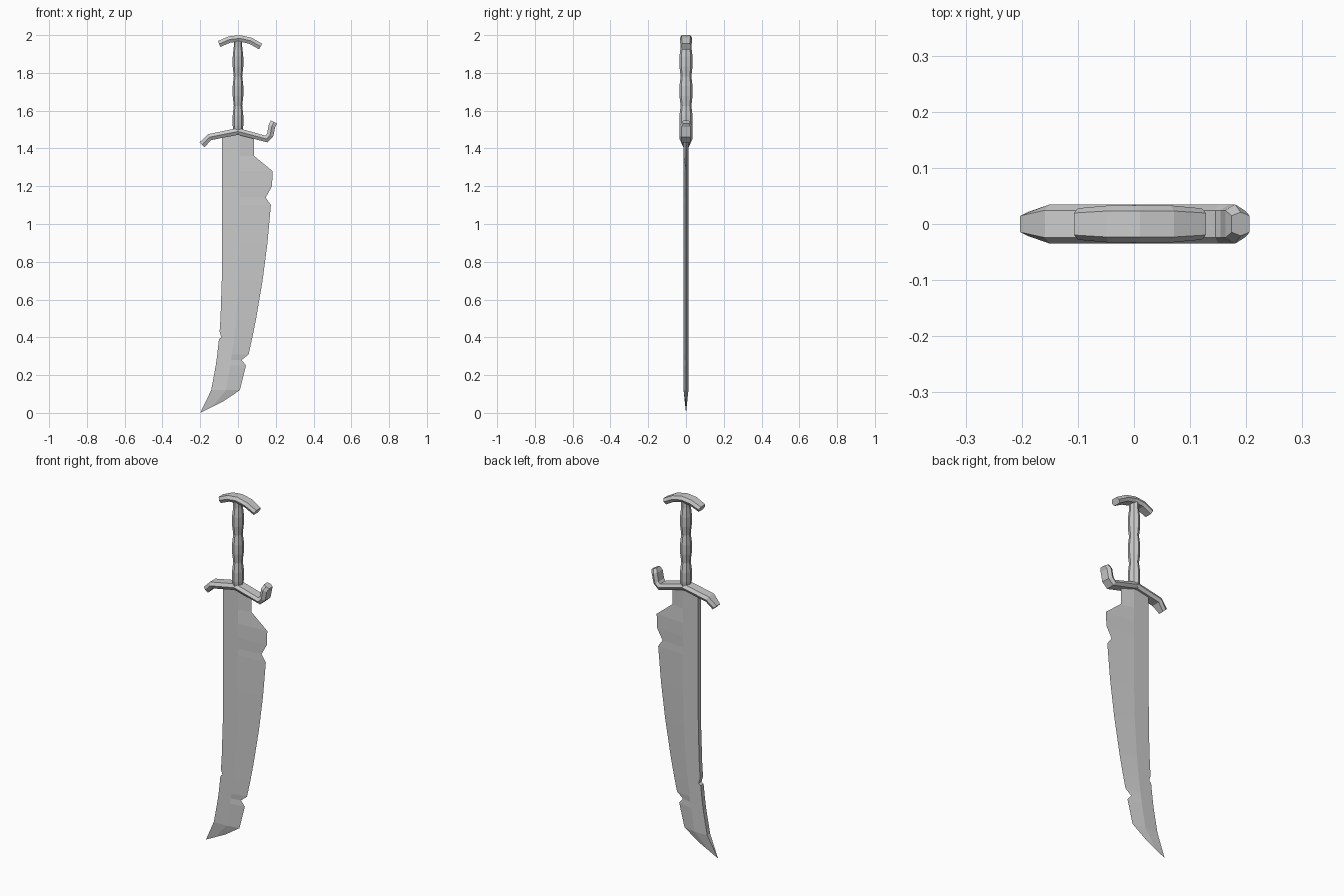
import bpy, bmesh, math
from mathutils import Vector

cube = bpy.data.objects.get("Cube")
if cube:
    bpy.data.objects.remove(cube, do_unlink=True)

GREY = (0.6, 0.6, 0.6, 1)
steel = bpy.data.materials.new("grey_steel")
steel.use_nodes = True
steel.diffuse_color = GREY
steel.node_tree.nodes["Principled BSDF"].inputs["Base Color"].default_value = GREY


def loft(name, rings):
    """Skin a row of equal-length closed rings and cap both ends."""
    bm = bmesh.new()
    loops = [[bm.verts.new(point) for point in ring] for ring in rings]
    count = len(loops[0])
    for lower, upper in zip(loops, loops[1:]):
        for i in range(count):
            j = (i + 1) % count
            bm.faces.new((lower[i], lower[j], upper[j], upper[i]))
    bm.faces.new(loops[0])
    bm.faces.new(loops[-1])
    bmesh.ops.remove_doubles(bm, verts=bm.verts, dist=0.001)
    bmesh.ops.recalc_face_normals(bm, faces=bm.faces)
    mesh = bpy.data.meshes.new(name)
    bm.to_mesh(mesh)
    bm.free()
    mesh.materials.append(steel)
    part = bpy.data.objects.new(name, mesh)
    bpy.context.collection.objects.link(part)


def hex_bar(name, path, thickness, width, taper):
    """Six-sided bar along a path in the xz plane, narrowing at both ends."""
    points = [Vector((x, 0, z)) for x, z in path]
    last = len(points) - 1
    rings = []
    for i, centre in enumerate(points):
        before = (centre - points[max(i - 1, 0)]).normalized()
        after = (points[min(i + 1, last)] - centre).normalized()
        along = (before + after).normalized()
        rise = Vector((-along.z, 0, along.x)) * thickness
        half = width * (taper if i in (0, last) else 1)
        side = Vector((0, half, 0))
        flat = side * 0.7
        rings.append([centre + rise - flat, centre + rise + flat, centre + side,
                      centre - rise + flat, centre - rise - flat, centre - side])
    loft(name, rings)


# Blade: smooth curves for spine, ridge and edge
def spine_x(z):
    return -0.085 - 0.12 * max(0.9 - z, 0) ** 3


def ridge_x(z):
    return 0.01 - 0.12 * max(0.9 - z, 0) ** 2


def edge_x(z):
    drop = 1.2 - z
    return 0.18 - 0.05 * drop - 0.1 * drop * drop


# Heights where the edge or the spine is chipped, and how deeply
edge_chips = {1.48: 0.1, 1.36: 0.1, 1.14: 0.03, 0.28: 0.03}
spine_chips = {0.4: 0.012}
plain_rows = [1.28, 1.2, 1.1, 0.9, 0.7, 0.5, 0.43, 0.39, 0.31, 0.25, 0.12]
half_depth = 0.013

blade = []
for z in sorted([*edge_chips, *spine_chips, *plain_rows], reverse=True):
    spine = spine_x(z) + spine_chips.get(z, 0)
    ridge = ridge_x(z)
    edge = edge_x(z) - edge_chips.get(z, 0)
    blade.append([(spine, -half_depth, z), (ridge, -half_depth, z), (edge, 0, z),
                  (ridge, half_depth, z), (spine, half_depth, z)])

# Point of the blade, bevelled down to a thin slanted line
tip = Vector((-0.2, 0, 0))
heel = Vector((-0.08, 0, 0.06))
middle = tip.lerp(heel, 0.5)
blade.append([tip, middle, heel, middle, tip])
loft("blade", blade)

# Cross guard: right arm droops, left arm curls up
guard_path = [(-0.19, 1.42), (-0.15, 1.46), (0, 1.49), (0.15, 1.45),
              (0.17, 1.47), (0.18, 1.52), (0.19, 1.54)]
hex_bar("cross_guard", guard_path, thickness=0.018, width=0.035, taper=0.6)

# Grip: eight-sided with three swells
grip = []
for i in range(11):
    z = min(1.47 + 0.052 * i, 1.97)
    swell = 1 if i % 3 and i < 9 else 0.8
    corners = [k * math.tau / 8 for k in range(8)]
    grip.append([(0.028 * swell * math.cos(a), 0.035 * swell * math.sin(a), z)
                 for a in corners])
loft("grip", grip)

# Pommel: arched bar
arch = [0.01 + 0.055 * i for i in range(-2, 3)]
hex_bar("pommel", [(x, 1.983 - 3 * x * x) for x in arch],
        thickness=0.017, width=0.033, taper=0.85)
